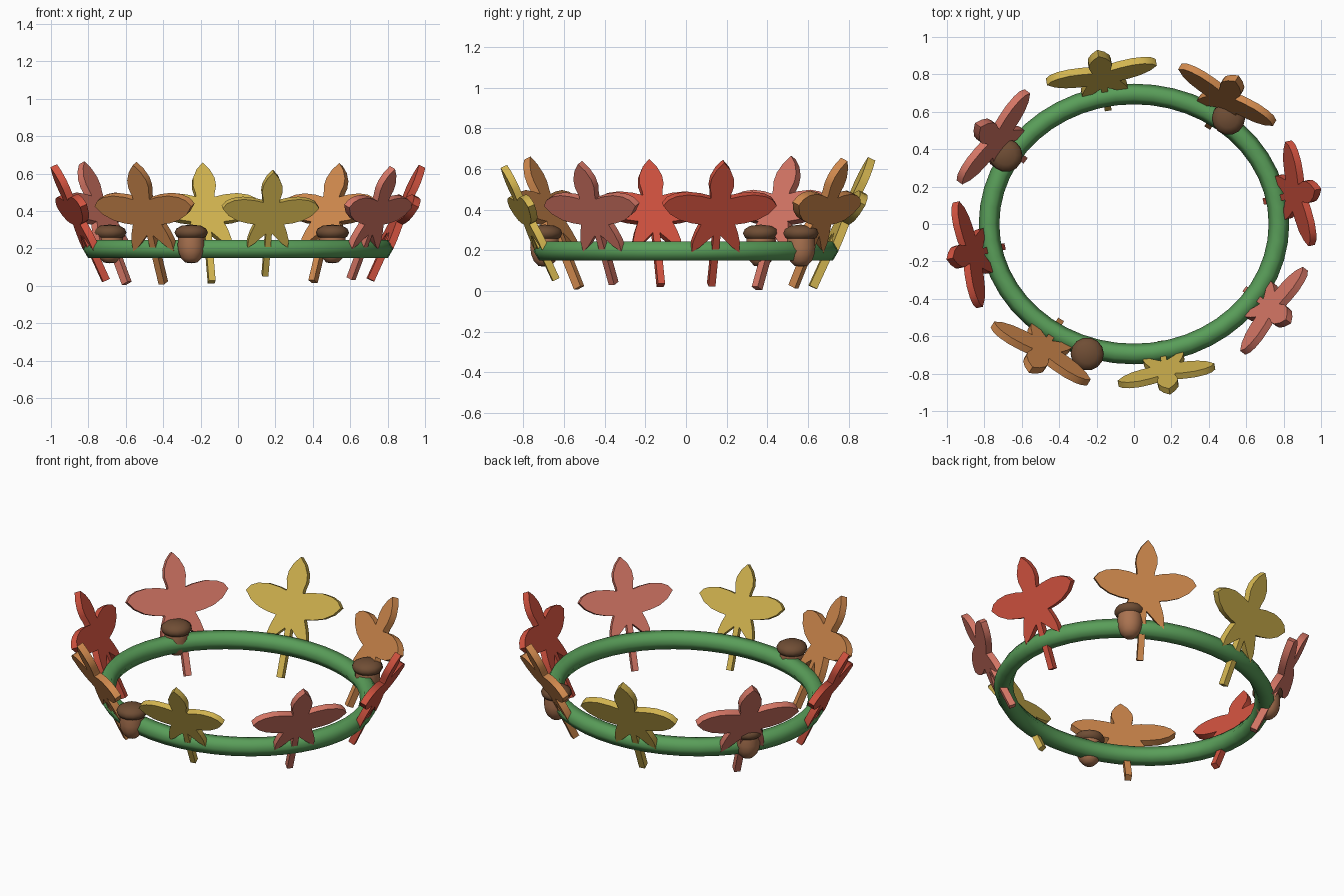
import bpy, bmesh, math
from mathutils import Matrix, Vector

if "Cube" in bpy.data.objects:
    bpy.data.objects.remove(bpy.data.objects["Cube"])

RX, RY, RING_Z = 0.775, 0.695, 0.197   # elliptical band


def material(name, rgb):
    m = bpy.data.materials.new(name)
    m.diffuse_color = (*rgb, 1)
    m.use_nodes = True
    m.node_tree.nodes["Principled BSDF"].inputs["Base Color"].default_value = m.diffuse_color
    return m


green = material("vine green", (0.10, 0.34, 0.10))
red = material("leaf red", (0.64, 0.085, 0.05))
orange = material("leaf orange", (0.63, 0.25, 0.075))
yellow = material("leaf yellow", (0.65, 0.46, 0.08))
pink = material("leaf dusty pink", (0.66, 0.18, 0.13))
nut_brown = material("nut brown", (0.40, 0.17, 0.08))
cap_brown = material("cap brown", (0.16, 0.075, 0.035))


def finish(bm, name, mat, smooth=None):
    bmesh.ops.recalc_face_normals(bm, faces=bm.faces)
    me = bpy.data.meshes.new(name)
    bm.to_mesh(me)
    bm.free()
    ob = bpy.data.objects.new(name, me)
    bpy.context.collection.objects.link(ob)
    me.materials.append(mat)
    if smooth:
        bpy.ops.object.select_all(action='DESELECT')
        ob.select_set(True)
        bpy.context.view_layer.objects.active = ob
        bpy.ops.object.shade_smooth_by_angle(angle=math.radians(smooth))
    return ob


# Band: six-sided tube swept round an ellipse
def band(n=48, sides=6, r=0.055):
    bm = bmesh.new()
    rings = []
    for i in range(n):
        a = 2 * math.pi * i / n
        ring = []
        for j in range(sides):
            b = 2 * math.pi * j / sides
            d = r * math.cos(b)
            ring.append(bm.verts.new(((RX + d) * math.cos(a), (RY + d) * math.sin(a),
                                      RING_Z + r * math.sin(b))))
        rings.append(ring)
    for i in range(n):
        p, q = rings[i], rings[(i + 1) % n]
        for j in range(sides):
            k = (j + 1) % sides
            bm.faces.new((p[j], q[j], q[k], p[k]))
    finish(bm, "band", green, 65)


# Leaf: half outline mirrored, with five lobes and a stem, then thickened
HALF = [(0.035, 0.305), (0.058, 0.255), (0.062, 0.21), (0.052, 0.168), (0.05, 0.145),
        (0.10, 0.158), (0.17, 0.166), (0.23, 0.157), (0.27, 0.138), (0.295, 0.105),
        (0.255, 0.058), (0.20, 0.025), (0.14, 0.008), (0.088, 0.0),
        (0.108, -0.05), (0.122, -0.10), (0.124, -0.155), (0.085, -0.128),
        (0.045, -0.088), (0.018, -0.062), (0.018, -0.345)]


def leaf(name, mat, angle, scale, lean=math.radians(25), thick=0.04):
    a = math.radians(angle)
    out = Vector((math.cos(a) / RX, math.sin(a) / RY, 0)).normalized()
    side = Vector((-out.y, out.x, 0))
    up = Vector((0, 0, math.cos(lean))) + out * math.sin(lean)
    normal = side.cross(up)
    centre = Vector((RX * math.cos(a), RY * math.sin(a), 0.335)) + out * 0.088
    outline = [(0, 0.345)] + HALF + [(-u, v) for u, v in reversed(HALF)]
    bm = bmesh.new()
    face = bm.faces.new([bm.verts.new((u, v, -thick / 2)) for u, v in outline])
    new = bmesh.ops.extrude_face_region(bm, geom=[face])["geom"]
    bmesh.ops.translate(bm, vec=(0, 0, thick),
                        verts=[g for g in new if isinstance(g, bmesh.types.BMVert)])
    bmesh.ops.triangulate(bm, faces=[f for f in bm.faces if len(f.verts) > 4])
    frame = Matrix((side, up, normal)).transposed().to_4x4()
    bm.transform(Matrix.Translation(centre) @ frame @ Matrix.Scale(scale, 4))
    finish(bm, name, mat, 30)


# Lathed solid for the acorn pieces; profile is (radius, z)
def lathe(name, mat, profile, x, y, n=14):
    bm = bmesh.new()
    vs = [bm.verts.new((r, 0, z)) for r, z in profile]
    es = [bm.edges.new(e) for e in zip(vs, vs[1:])]
    bmesh.ops.spin(bm, geom=vs + es, cent=(0, 0, 0), axis=(0, 0, 1),
                   angle=2 * math.pi, steps=n)
    bmesh.ops.remove_doubles(bm, verts=bm.verts, dist=1e-4)
    bmesh.ops.translate(bm, vec=(x, y, 0), verts=bm.verts)
    finish(bm, name, mat, 60)


NUT = [(0, 0.12), (0.032, 0.124), (0.055, 0.148), (0.068, 0.18),
       (0.073, 0.215), (0.07, 0.26), (0, 0.28)]
CAP = [(0, 0.245), (0.05, 0.248), (0.078, 0.262), (0.089, 0.284),
       (0.08, 0.305), (0.052, 0.321), (0, 0.327)]

band()

scales = [0.97, 1.0, 1.01, 1.03, 0.98, 1.02, 0.89, 0.95]
for i, s in enumerate(scales):
    leaf(f"leaf_{i + 1}", (red, orange, yellow, pink)[i % 4], 11.25 + 45 * i, s)

for i, (x, y) in enumerate([(-0.25, -0.695), (0.505, 0.565), (-0.685, 0.367)]):
    lathe(f"acorn_nut_{i + 1}", nut_brown, NUT, x, y)
    lathe(f"acorn_cap_{i + 1}", cap_brown, CAP, x, y)
